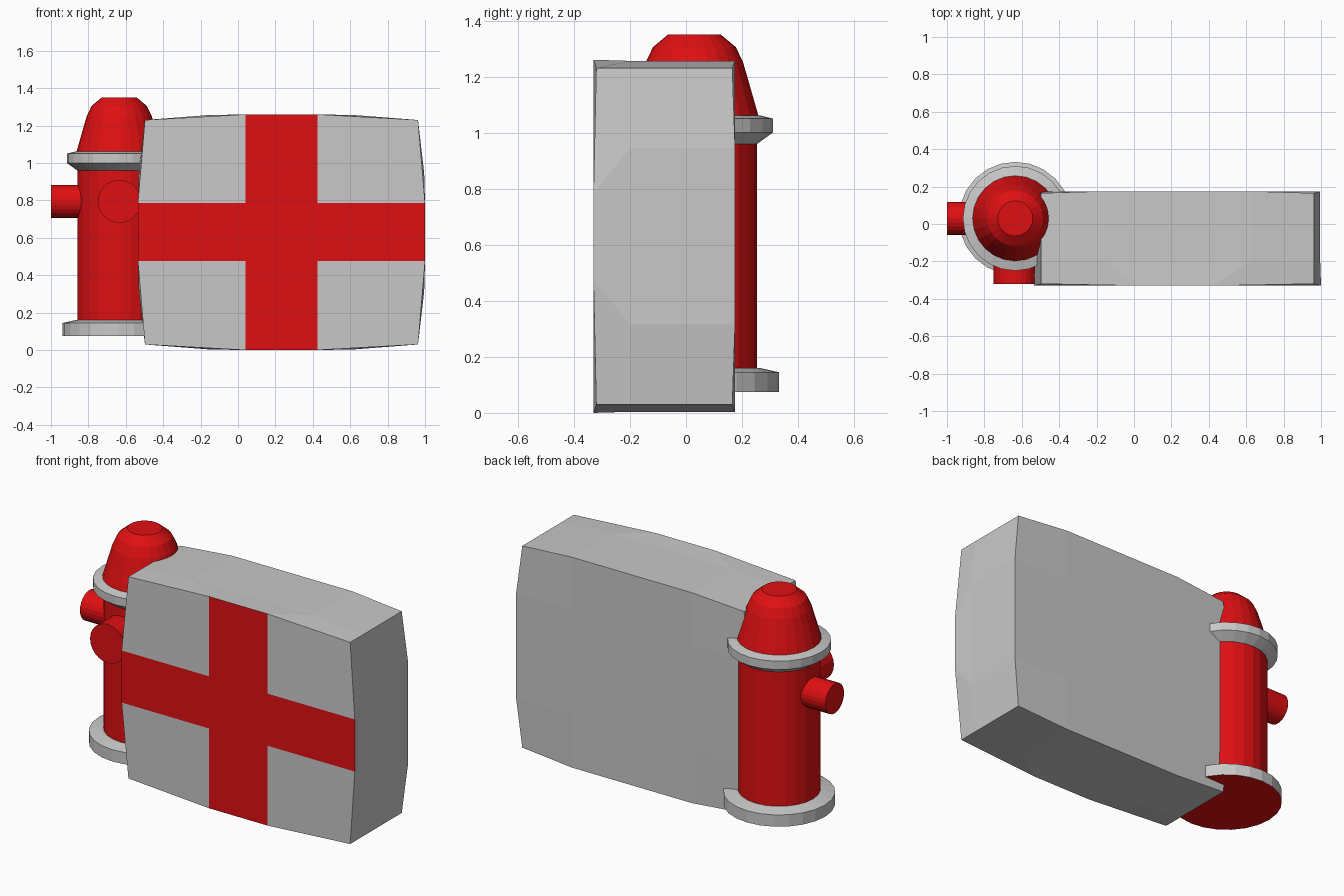
import bpy, bmesh, math
from mathutils import Matrix, Vector

if "Cube" in bpy.data.objects:
    bpy.data.objects.remove(bpy.data.objects["Cube"])


def material(name, rgb):
    m = bpy.data.materials.new(name)
    m.diffuse_color = (*rgb, 1)
    m.use_nodes = True
    m.node_tree.nodes["Principled BSDF"].inputs["Base Color"].default_value = m.diffuse_color
    return m


RED = material("red", (0.74, 0.005, 0.006))
GREY = material("light grey", (0.58, 0.58, 0.58))


def finish(bm, name, mats):
    bmesh.ops.recalc_face_normals(bm, faces=bm.faces[:])
    me = bpy.data.meshes.new(name)
    bm.to_mesh(me)
    bm.free()
    for m in mats:
        me.materials.append(m)
    ob = bpy.data.objects.new(name, me)
    bpy.context.collection.objects.link(ob)
    return ob


def lathe(name, profile, mats, origin, direction=(0, 0, 1), sides=24):
    """Spin (radius, height) points around an axis, capped at both ends."""
    bm = bmesh.new()
    rot = Vector((0, 0, 1)).rotation_difference(Vector(direction)).to_matrix().to_4x4()
    mat = Matrix.Translation(origin) @ rot
    rings = []
    for r, h in profile:
        rings.append([bm.verts.new(mat @ Vector((r * math.cos(a), r * math.sin(a), h)))
                      for a in (2 * math.pi * i / sides for i in range(sides))])
    for lo, hi in zip(rings, rings[1:]):
        for i in range(sides):
            j = (i + 1) % sides
            bm.faces.new((lo[i], lo[j], hi[j], hi[i]))
    bm.faces.new(rings[0][::-1])
    bm.faces.new(rings[-1])
    return finish(bm, name, mats)


# Bulging case: three 4x4 layers front to back, outer walls plus front and back
CX, CZ = 0.2325, 0.63


def layer(bm, kx, kz, mid_x, mid_z, y_corner, y_mid):
    grid = {}
    for i, u in enumerate((-1, -kx, kx, 1)):
        for j, v in enumerate((-1, -kz, kz, 1)):
            corner = i in (0, 3) and j in (0, 3)
            x = u if abs(u) != 1 else u * (0.73 if corner else mid_x)
            z = v if abs(v) != 1 else v * (0.6 if corner else mid_z)
            y = y_corner if corner else y_mid
            grid[i, j] = bm.verts.new((CX + x, y, CZ + z))
    return grid


bm = bmesh.new()
layers = [layer(bm, 0.1925, 0.155, 0.7675, 0.63, -0.32, -0.33),
          layer(bm, 0.395, 0.315, 0.763, 0.626, -0.2, -0.2),
          layer(bm, 0.395, 0.315, 0.763, 0.626, 0.165, 0.175)]
rim = ([(i, 0) for i in range(3)] + [(3, j) for j in range(3)]
       + [(i, 3) for i in (3, 2, 1)] + [(0, j) for j in (3, 2, 1)])
for a, b in zip(layers, layers[1:]):
    for k, p in enumerate(rim):
        q = rim[(k + 1) % len(rim)]
        bm.faces.new((a[p], a[q], b[q], b[p]))
for g in (layers[0], layers[2]):
    for i in range(3):
        for j in range(3):
            f = bm.faces.new((g[i, j], g[i + 1, j], g[i + 1, j + 1], g[i, j + 1]))
            # red cross on the middle row and column of the front
            f.material_index = int(g is layers[0] and (i == 1 or j == 1))
finish(bm, "medical_case", [GREY, RED])

# Hydrant
HX, HY = -0.635, 0.03
base = lathe("hydrant_base", [(0.302, 0.075), (0.302, 0.145), (0.235, 0.16)],
             [GREY, RED], (HX, HY, 0))
for p in base.data.polygons:            # underside is red
    p.material_index = int(p.normal.z < -0.9)
lathe("hydrant_body", [(0.223, 0.15), (0.223, 0.97)], [RED], (HX, HY, 0))
lathe("hydrant_collar", [(0.224, 0.96), (0.28, 1.0), (0.28, 1.05), (0.232, 1.062)],
      [GREY], (HX, HY, 0))
lathe("hydrant_dome", [(0.23, 1.055), (0.2, 1.16), (0.174, 1.25), (0.148, 1.305), (0.094, 1.35)],
      [RED], (HX, HY, 0))
lathe("side_nozzle", [(0.088, 0.15), (0.088, 0.365)], [RED], (HX, HY, 0.795), (-1, 0, 0))
lathe("front_nozzle", [(0.115, 0.12), (0.115, 0.35)], [RED], (HX, HY, 0.795), (0, -1, 0))
